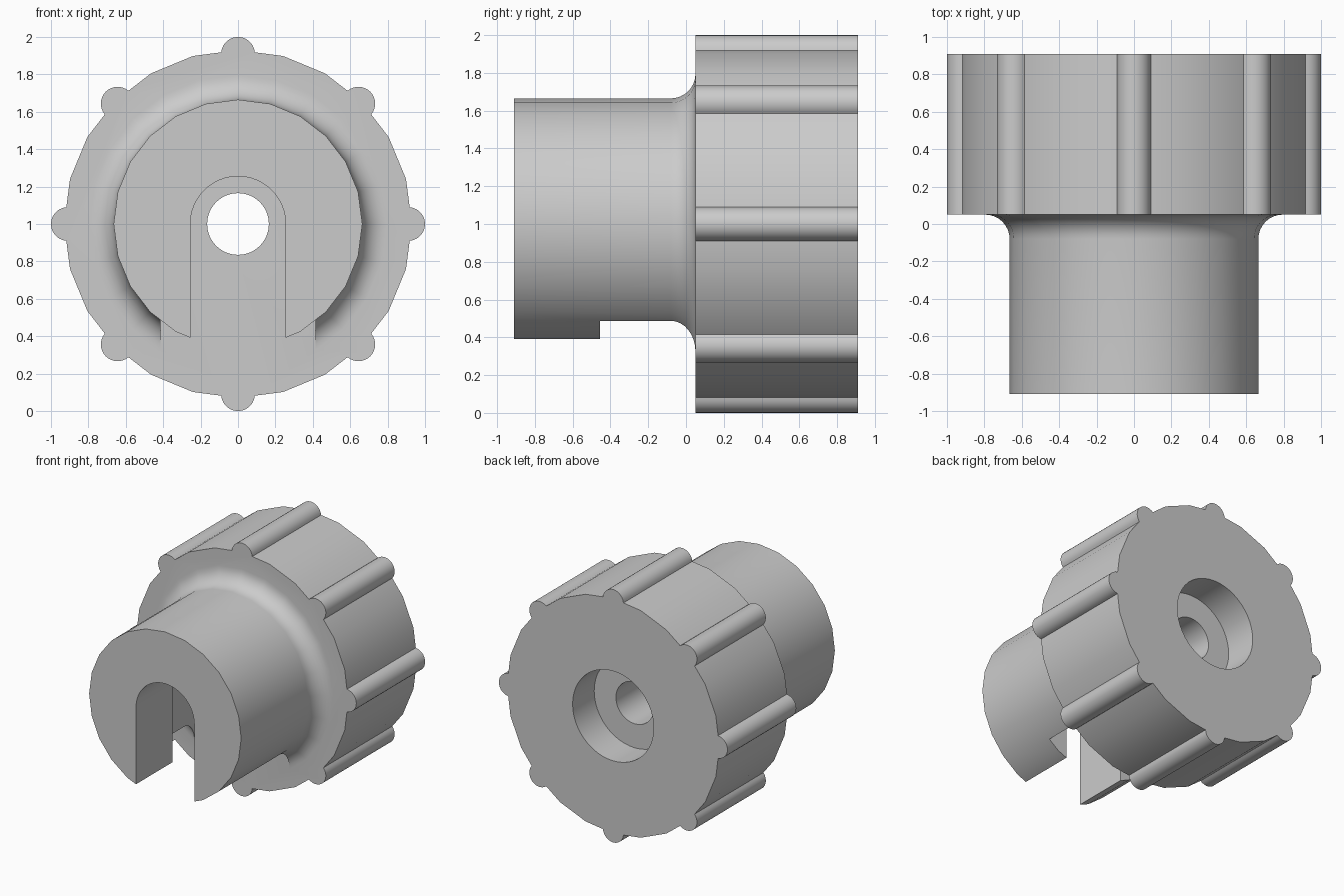
import bpy, bmesh
from math import sin, cos, pi, radians
from mathutils import Matrix, Vector

cube = bpy.data.objects.get("Cube")
if cube:
    bpy.data.objects.remove(cube, do_unlink=True)

grey = bpy.data.materials.new("plain grey")
grey.use_nodes = True
colour = (0.6, 0.6, 0.6, 1)
grey.diffuse_color = colour
grey.node_tree.nodes["Principled BSDF"].inputs["Base Color"].default_value = colour

AXIS_Z = 1.0
FRONT, SHOULDER, BACK = -0.91, 0.05, 0.91
KNOB_R, SHAFT_R, FILLET = 0.93, 0.665, 0.13
RIB_R, RIB_CENTRE = 0.09, 0.91


def finish(name, bm):
    bmesh.ops.recalc_face_normals(bm, faces=bm.faces)
    mesh = bpy.data.meshes.new(name)
    bm.to_mesh(mesh)
    bm.free()
    mesh.materials.append(grey)
    obj = bpy.data.objects.new(name, mesh)
    bpy.context.collection.objects.link(obj)
    return obj


def prism(name, outline, y0, y1):
    """Extrude an (x, z) outline, measured from the axis, along y."""
    bm = bmesh.new()
    face = bm.faces.new([bm.verts.new((x, y0, AXIS_Z + z)) for x, z in outline])
    ext = bmesh.ops.extrude_face_region(bm, geom=[face])
    moved = [v for v in ext["geom"] if isinstance(v, bmesh.types.BMVert)]
    bmesh.ops.translate(bm, verts=moved, vec=(0, y1 - y0, 0))
    return finish(name, bm)


def arc(r, a0, a1, steps):
    angles = [radians(a0 + (a1 - a0) * i / steps) for i in range(steps + 1)]
    return [(r * cos(a), r * sin(a)) for a in angles]


def circle(r, steps=48):
    return arc(r, 0, 360, steps)[:-1]


def slot(r):
    """Arch outline, open well below the shaft."""
    return arc(r, 0, 180, 24) + [(-r, -1.0), (r, -1.0)]


def boolean(target, tool, operation):
    mod = target.modifiers.new(tool.name, "BOOLEAN")
    mod.operation = operation
    mod.solver = "EXACT"
    mod.object = tool
    bpy.ops.object.select_all(action="DESELECT")
    bpy.context.view_layer.objects.active = target
    target.select_set(True)
    bpy.ops.object.modifier_apply(modifier=mod.name)
    bpy.data.objects.remove(tool, do_unlink=True)


# Shaft: turned profile with a fillet running into the grip
bm = bmesh.new()
profile = [(0, FRONT), (SHAFT_R, FRONT)]
profile += [(SHAFT_R + FILLET + x, SHOULDER - FILLET + y)
            for x, y in arc(FILLET, 180, 90, 8)]
profile += [(SHAFT_R + FILLET, SHOULDER + 0.02), (0, SHOULDER + 0.02)]
verts = [bm.verts.new((r, y, AXIS_Z)) for r, y in profile]
edges = [bm.edges.new(pair) for pair in zip(verts, verts[1:])]
bmesh.ops.spin(bm, geom=verts + edges, cent=(0, 0, AXIS_Z), axis=(0, 1, 0),
               angle=2 * pi, steps=24)
bmesh.ops.remove_doubles(bm, verts=bm.verts, dist=0.0005)
shaft = finish("shaft", bm)

# T-shaped slot: narrow mouth at the front, wider pocket behind it
boolean(shaft, prism("slot_mouth", slot(0.255), FRONT - 0.1, -0.40), "DIFFERENCE")
boolean(shaft, prism("slot_pocket", slot(0.415), -0.455, SHOULDER + 0.1), "DIFFERENCE")

# Grip: faceted drum with eight round ribs
outline = []
for k in range(8):
    turn = Matrix.Rotation(k * pi / 4, 2)
    part = [(RIB_CENTRE + x, z) for x, z in arc(RIB_R, -85, 85, 14)]
    part += arc(KNOB_R, 15, 30, 1)
    outline += [tuple(turn @ Vector(p)) for p in part]
knob = prism("grip_knob", outline, SHOULDER, BACK)
boolean(knob, shaft, "UNION")

# Through hole and rear counterbore
boolean(knob, prism("bore", circle(0.165), -0.2, BACK + 0.1), "DIFFERENCE")
boolean(knob, prism("counterbore", circle(0.355), 0.64, BACK + 0.1), "DIFFERENCE")

bpy.ops.object.select_all(action="DESELECT")
knob.select_set(True)
bpy.context.view_layer.objects.active = knob
bpy.ops.object.shade_smooth_by_angle(angle=radians(30))
